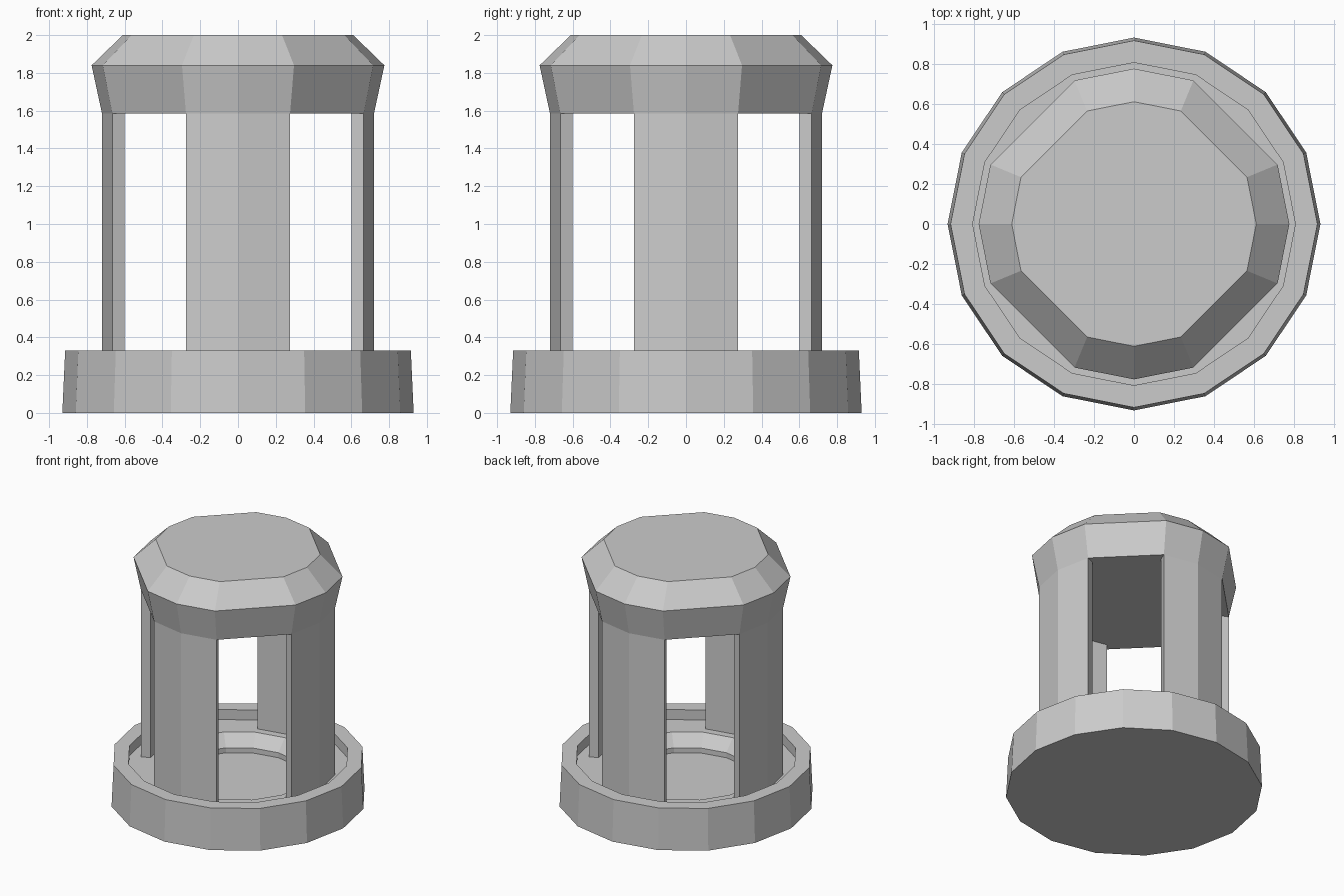
import bpy
import bmesh
from math import cos, sin, radians

cube = bpy.data.objects.get("Cube")
if cube:
    bpy.data.objects.remove(cube)

# Single stone colour
stone = bpy.data.materials.new("grey stone")
stone.use_nodes = True
GREY = (0.6, 0.6, 0.6, 1)
stone.diffuse_color = GREY
stone.node_tree.nodes["Principled BSDF"].inputs["Base Color"].default_value = GREY

STEP = 22.5


def polar(radius, angle, z):
    a = radians(angle)
    return (radius * cos(a), radius * sin(a), z)


def finish(name, bm):
    bmesh.ops.recalc_face_normals(bm, faces=bm.faces)
    mesh = bpy.data.meshes.new(name)
    bm.to_mesh(mesh)
    bm.free()
    mesh.materials.append(stone)
    obj = bpy.data.objects.new(name, mesh)
    bpy.context.collection.objects.link(obj)
    return obj


def lathe(name, profile, angles):
    """Stack rings of (radius, z) at the given angles and cap both ends."""
    bm = bmesh.new()
    rings = [[bm.verts.new(polar(r, a, z)) for a in angles] for r, z in profile]
    n = len(angles)
    for low, high in zip(rings, rings[1:]):
        for i in range(n):
            j = (i + 1) % n
            bm.faces.new((low[i], low[j], high[j], high[i]))
    bm.faces.new(rings[0])
    bm.faces.new(rings[-1])
    return finish(name, bm)


def pillar(name, facing):
    """Two-facet curved wall segment with radial ends."""
    bm = bmesh.new()
    angles = [facing - STEP, facing, facing + STEP]
    outline = [(0.72, a) for a in angles] + [(0.65, a) for a in reversed(angles)]
    face = bm.faces.new([bm.verts.new(polar(r, a, 0.25)) for r, a in outline])
    grown = bmesh.ops.extrude_face_region(bm, geom=[face], use_keep_orig=True)
    top = [v for v in grown["geom"] if isinstance(v, bmesh.types.BMVert)]
    bmesh.ops.translate(bm, verts=top, vec=(0, 0, 1.335))
    return finish(name, bm)


# Base dish: outer wall, rim, ledge, sloped step and sunken floor
lathe("base_dish",
      [(0.93, 0), (0.915, 0.33), (0.805, 0.33), (0.805, 0.25),
       (0.59, 0.25), (0.51, 0.16), (0.51, 0.12)],
      [i * STEP for i in range(16)])

# Four pillars
for label, direction in (("left", 0), ("back", 90), ("right", 180), ("front", 270)):
    pillar(label + "_pillar", direction)

# Roof: flat chords over the openings, so the diagonal corners are left out
lathe("roof_cap",
      [(0.72, 1.585), (0.775, 1.84), (0.61, 2.0)],
      [i * STEP for i in range(16) if i % 4 != 2])
